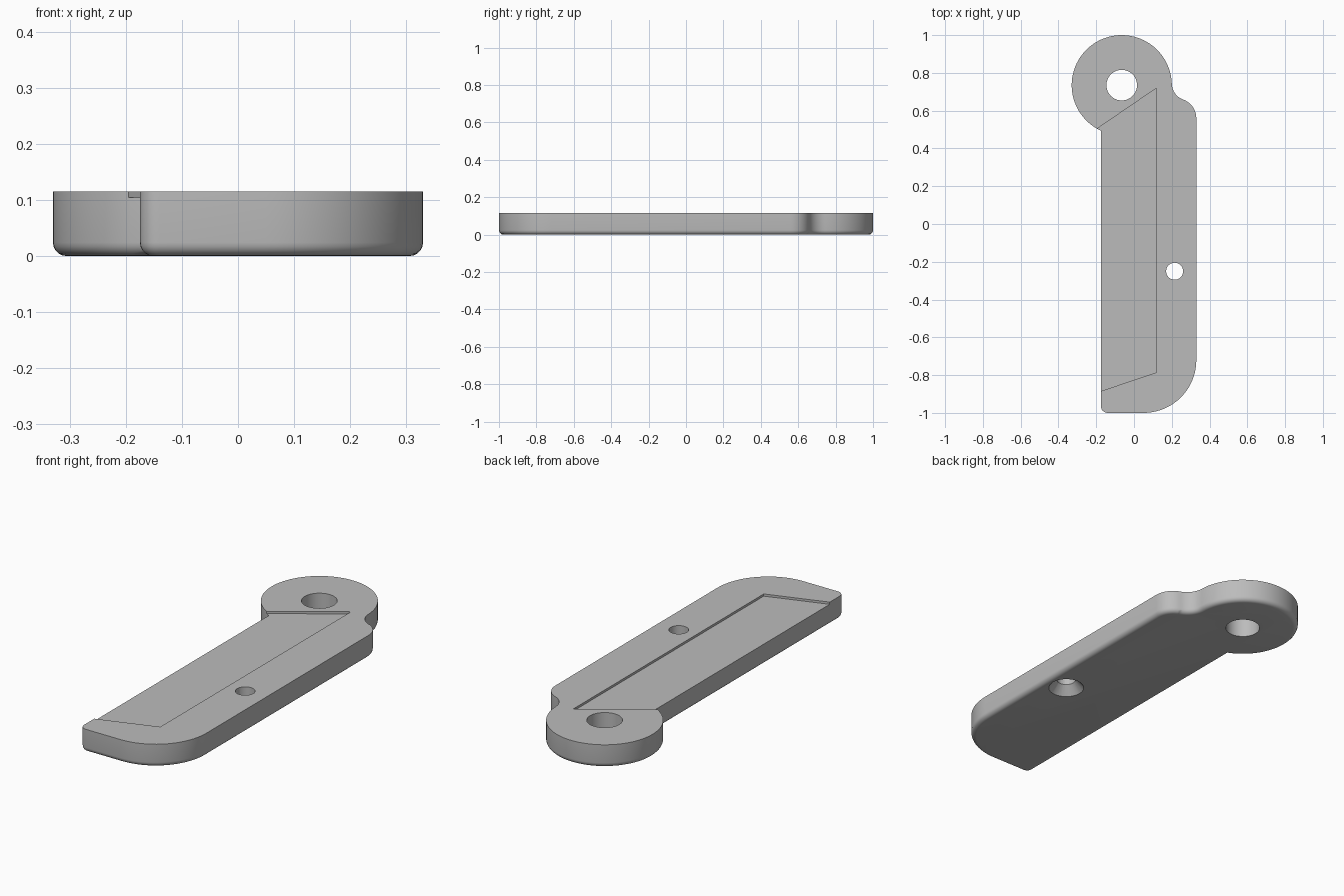
import bpy, bmesh
from math import radians, cos, sin
from mathutils import Vector

cube = bpy.data.objects.get("Cube")
if cube:
    bpy.data.objects.remove(cube, do_unlink=True)

TOP = 0.115
FLOOR = 0.104
HEAD = (-0.065, 0.735)
SCREW = (0.215, -0.25)

grey = bpy.data.materials.new("plain grey")
grey.use_nodes = True
colour = (0.5, 0.5, 0.5, 1)
grey.diffuse_color = colour
grey.node_tree.nodes["Principled BSDF"].inputs["Base Color"].default_value = colour


def arc(centre, radius, start, end, steps):
    angles = [radians(start + (end - start) * i / steps) for i in range(steps + 1)]
    return [(centre[0] + radius * cos(a), centre[1] + radius * sin(a)) for a in angles]


def prism(name, outline, low, high, round_bottom=0):
    """Extrude a flat outline, optionally rounding its lower rim."""
    bm = bmesh.new()
    base = bm.faces.new([bm.verts.new((x, y, low)) for x, y in outline])
    lifted = bmesh.ops.extrude_face_region(bm, geom=[base], use_keep_orig=True)
    verts = [v for v in lifted["geom"] if isinstance(v, bmesh.types.BMVert)]
    bmesh.ops.translate(bm, verts=verts, vec=Vector((0, 0, high - low)))
    bmesh.ops.recalc_face_normals(bm, faces=bm.faces[:])
    if round_bottom:
        rim = [e for e in bm.edges if all(abs(v.co.z - low) < 1e-5 for v in e.verts)]
        bmesh.ops.bevel(bm, geom=rim, offset=round_bottom, segments=5,
                        profile=0.5, affect='EDGES', clamp_overlap=False)
        bmesh.ops.recalc_face_normals(bm, faces=bm.faces[:])
    mesh = bpy.data.meshes.new(name)
    bm.to_mesh(mesh)
    bm.free()
    obj = bpy.data.objects.new(name, mesh)
    bpy.context.collection.objects.link(obj)
    mesh.materials.append(grey)
    return obj


# Handle bar flowing into the round head
outline = arc((-0.14, -0.965), 0.035, 180, 270, 6)
outline += arc((0.05, -0.72), 0.28, 270, 360, 20)
outline += arc((0.225, 0.56), 0.105, 0, 70, 10)
outline += arc((0.292, 0.745), 0.092, 250, 182, 10)
outline += arc(HEAD, 0.265, 3, 245.5, 56)
body = prism("handle_plate", outline, 0, TOP, round_bottom=0.024)

# Cutters: shallow open recess, pivot hole, screw hole and countersink
recess = [(-0.25, 0.467), (-0.25, -0.91), (0.12, -0.785), (0.12, 0.72)]
cutters = [
    prism("recess_cutter", recess, FLOOR, TOP + 0.1),
    prism("pivot_hole_cutter", arc(HEAD, 0.081, 0, 352.5, 47), -0.1, TOP + 0.1),
    prism("screw_hole_cutter", arc(SCREW, 0.045, 0, 348.75, 31), -0.1, TOP + 0.1),
]
bpy.ops.mesh.primitive_cone_add(vertices=32, radius1=0.093, radius2=0.04, depth=0.06,
                                location=(*SCREW, 0.02))
sink = bpy.context.object
sink.name = "countersink_cutter"
sink.data.materials.append(grey)
cutters.append(sink)

bpy.ops.object.select_all(action='DESELECT')
bpy.context.view_layer.objects.active = body
body.select_set(True)
for cutter in cutters:
    cutter.hide_render = True
    mod = body.modifiers.new(cutter.name, 'BOOLEAN')
    mod.operation = 'DIFFERENCE'
    mod.solver = 'EXACT'
    mod.object = cutter
    bpy.ops.object.modifier_apply(modifier=mod.name)
for cutter in cutters:
    bpy.data.objects.remove(cutter, do_unlink=True)

bpy.ops.object.shade_smooth_by_angle(angle=radians(30))
